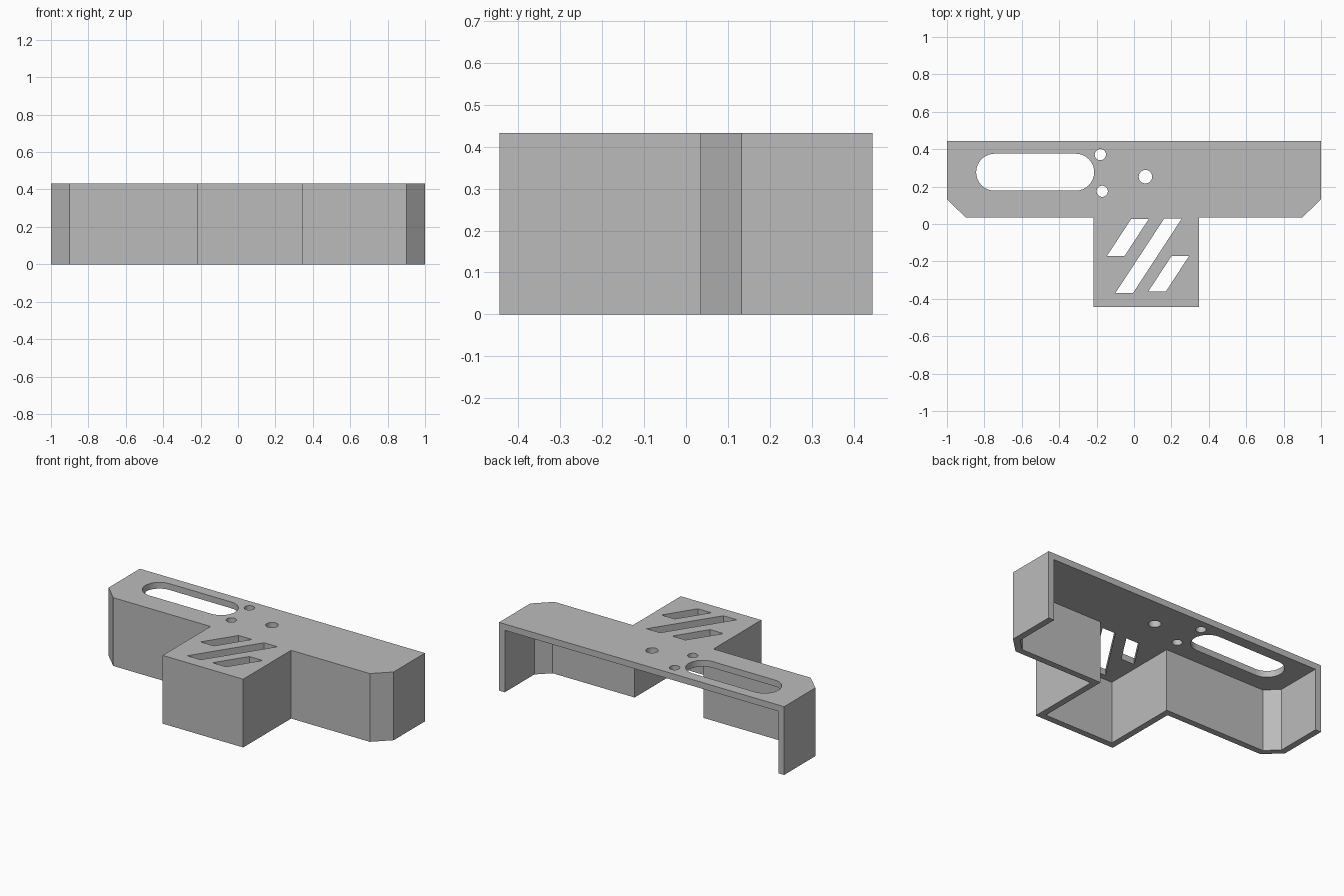
import bpy
import bmesh
from math import cos, sin, pi, tan, radians

HEIGHT = 0.433
WALL = 0.04

if "Cube" in bpy.data.objects:
    bpy.data.objects.remove(bpy.data.objects["Cube"], do_unlink=True)

grey = bpy.data.materials.new("plain grey")
grey.use_nodes = True
colour = (0.5, 0.5, 0.5, 1)
grey.diffuse_color = colour
grey.node_tree.nodes["Principled BSDF"].inputs["Base Color"].default_value = colour


def prism(name, points, bottom, top):
    """Extrude a flat outline between two heights."""
    bm = bmesh.new()
    face = bm.faces.new([bm.verts.new((x, y, bottom)) for x, y in points])
    grown = bmesh.ops.extrude_face_region(bm, geom=[face])["geom"]
    verts = [g for g in grown if isinstance(g, bmesh.types.BMVert)]
    bmesh.ops.translate(bm, verts=verts, vec=(0, 0, top - bottom))
    bmesh.ops.recalc_face_normals(bm, faces=bm.faces)
    mesh = bpy.data.meshes.new(name)
    bm.to_mesh(mesh)
    bm.free()
    obj = bpy.data.objects.new(name, mesh)
    bpy.context.collection.objects.link(obj)
    mesh.materials.append(grey)
    return obj


def outline(t, back):
    """T-shaped plan with chamfered arms, inset by t."""
    c = t * tan(radians(22.5))
    step, shoulder, arm = 0.035 + t, 0.132 + c, 0.9 - c
    return [(-1 + t, back), (-1 + t, shoulder), (-arm, step),
            (-0.217 + t, step), (-0.217 + t, -0.445 + t),
            (0.348 - t, -0.445 + t), (0.348 - t, step),
            (arm, step), (1 - t, shoulder), (1 - t, back)]


def rounded(x0, x1, y, r, steps=16):
    """Stadium outline; a circle when x0 equals x1."""
    ends = [(x1, -pi / 2), (x0, pi / 2)]
    skip = 1 if x0 == x1 else 0
    return [(x + r * cos(a + pi * i / steps), y + r * sin(a + pi * i / steps))
            for x, a in ends for i in range(steps + 1 - skip)]


def slanted(x, top, bottom, width=0.094):
    """Leaning slit outline starting from its upper left corner."""
    lean = (top - bottom) * 0.655
    return [(x, top), (x - lean, bottom),
            (x - lean + width, bottom), (x + width, top)]


# Shell, open at the back and underneath
shell = prism("housing_shell", outline(0, 0.445), 0, HEIGHT)
cutters = [prism("hollow_cutter", outline(WALL, 0.6), -0.1, HEIGHT - WALL)]

# Long slot, screw holes and vent slits through the top
openings = {
    "slot_cutter": rounded(-0.745, -0.312, 0.277, 0.099),
    "rear_hole_cutter": rounded(-0.18, -0.18, 0.371, 0.03),
    "front_hole_cutter": rounded(-0.17, -0.17, 0.175, 0.03),
    "centre_hole_cutter": rounded(0.061, 0.061, 0.253, 0.036),
    "left_vent_cutter": slanted(-0.015, 0.027, -0.17),
    "middle_vent_cutter": slanted(0.162, 0.03, -0.368),
    "right_vent_cutter": slanted(0.2, -0.172, -0.362),
}
for name, points in openings.items():
    cutters.append(prism(name, points, HEIGHT - 0.1, HEIGHT + 0.1))

bpy.context.view_layer.objects.active = shell
for cutter in cutters:
    cutter.hide_render = True
    mod = shell.modifiers.new(cutter.name, "BOOLEAN")
    mod.operation = "DIFFERENCE"
    mod.solver = "EXACT"
    mod.object = cutter
    bpy.ops.object.modifier_apply(modifier=mod.name)
    bpy.data.objects.remove(cutter, do_unlink=True)

# Smooth rounded openings, sharp corners elsewhere
bpy.ops.object.select_all(action="DESELECT")
shell.select_set(True)
bpy.ops.object.shade_smooth_by_angle(angle=radians(30))
